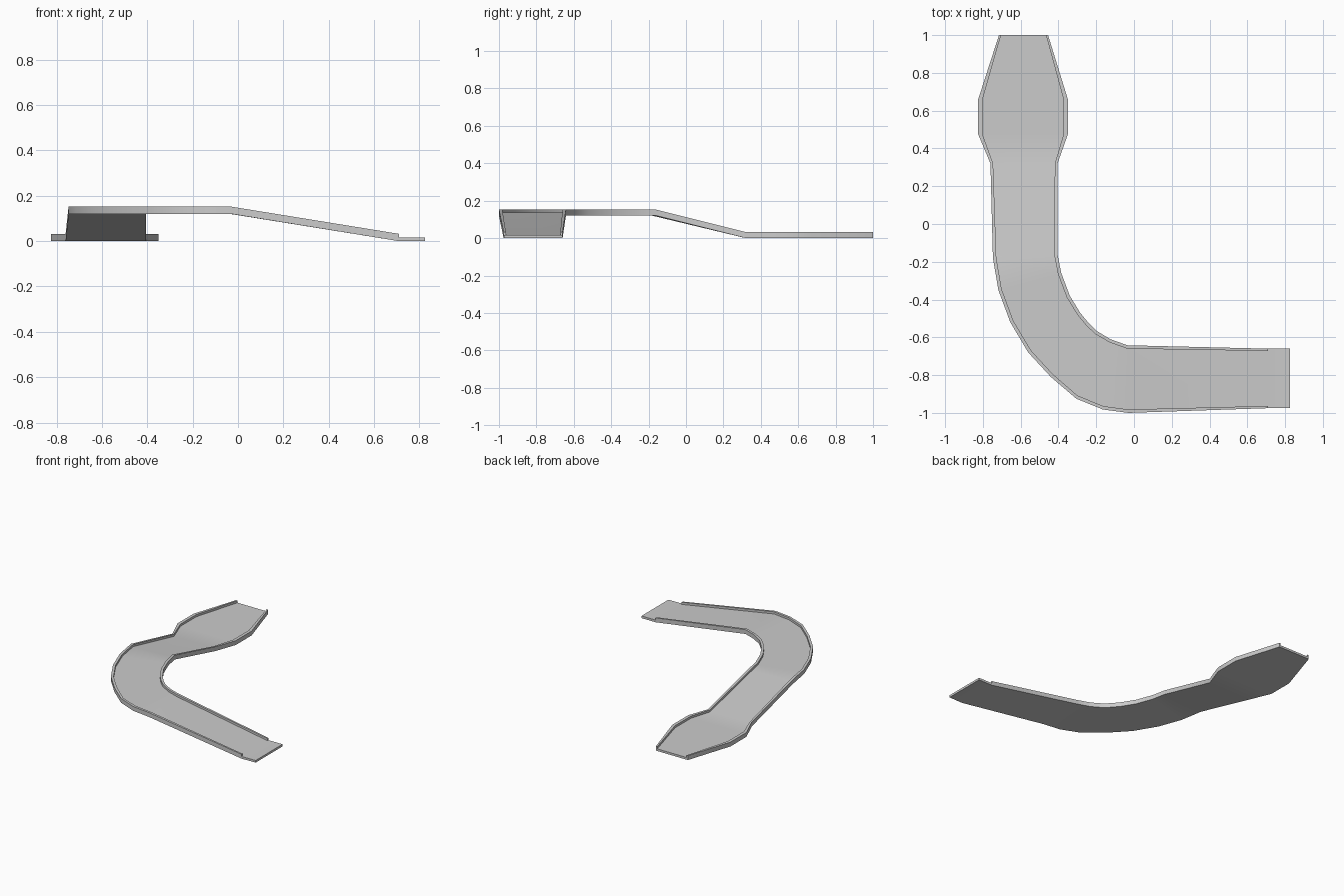
import bpy, bmesh
from mathutils import Vector

cube = bpy.data.objects.get("Cube")
if cube:
    bpy.data.objects.remove(cube, do_unlink=True)

FLOOR, RIM = 0.016, 0.032   # floor thickness and full rim height
HIGH = 0.12                 # underside height of the raised bend

grey = bpy.data.materials.new("light_grey")
grey.use_nodes = True
colour = (0.6, 0.6, 0.6, 1)
grey.diffuse_color = colour
grey.node_tree.nodes["Principled BSDF"].inputs["Base Color"].default_value = colour

# Stations along the track: outer edge, inner edge, base height, rim width, rim height
flared_end = [
    ((-0.715, 1.0), (-0.455, 1.0), 0, 0.011, RIM),
    ((-0.825, 0.66), (-0.35, 0.66), 0, 0.023, RIM),
    ((-0.825, 0.475), (-0.35, 0.475), 0, 0.023, RIM),
    ((-0.76, 0.32), (-0.405, 0.32), 0, 0.014, RIM),
]
bend_outer = [(-0.747, -0.18), (-0.718, -0.35), (-0.655, -0.52), (-0.56, -0.68),
              (-0.44, -0.81), (-0.305, -0.925), (-0.165, -0.982), (-0.03, -1.0)]
bend_inner = [(-0.405, -0.16), (-0.385, -0.26), (-0.34, -0.38), (-0.285, -0.47),
              (-0.24, -0.525), (-0.20, -0.565), (-0.125, -0.61), (-0.035, -0.642)]
bend = [(o, i, HIGH, 0.018, RIM) for o, i in zip(bend_outer, bend_inner)]
# The rim stops before the plain lip, so that station is given twice
lip = [
    ((0.71, -0.975), (0.71, -0.66), 0, 0.012, RIM),
    ((0.71, -0.975), (0.71, -0.66), 0, 0.012, FLOOR),
    ((0.825, -0.973), (0.825, -0.66), 0, 0.012, FLOOR),
]


def section(bm, outer, inner, base, width, rim):
    """One ring of the channel-shaped cross-section."""
    a, b = Vector((*outer, base)), Vector((*inner, base))
    step = (b - a).normalized() * width
    up = Vector((0, 0, 1))
    points = [a, a + up * rim, a + step + up * rim, a + step + up * FLOOR,
              b - step + up * FLOOR, b - step + up * rim, b + up * rim, b]
    return [bm.verts.new(p) for p in points]


# Sweep the channel along the stations and cap both ends
bm = bmesh.new()
rings = [section(bm, *s) for s in flared_end + bend + lip]
for r, s in zip(rings, rings[1:]):
    for k in range(8):
        n = (k + 1) % 8
        bm.faces.new((r[k], r[n], s[n], s[k]))
bm.faces.new(rings[0])
bm.faces.new(rings[-1])
bmesh.ops.dissolve_degenerate(bm, dist=0.0001, edges=bm.edges[:])
bmesh.ops.remove_doubles(bm, verts=bm.verts[:], dist=0.0001)
bmesh.ops.recalc_face_normals(bm, faces=bm.faces[:])

mesh = bpy.data.meshes.new("curved_track")
bm.to_mesh(mesh)
bm.free()
mesh.materials.append(grey)
track = bpy.data.objects.new("curved_track", mesh)
bpy.context.collection.objects.link(track)

# Smooth along the bend, crisp at the rim edges
bpy.ops.object.select_all(action="DESELECT")
track.select_set(True)
bpy.context.view_layer.objects.active = track
bpy.ops.object.shade_smooth_by_angle(angle=0.52)
